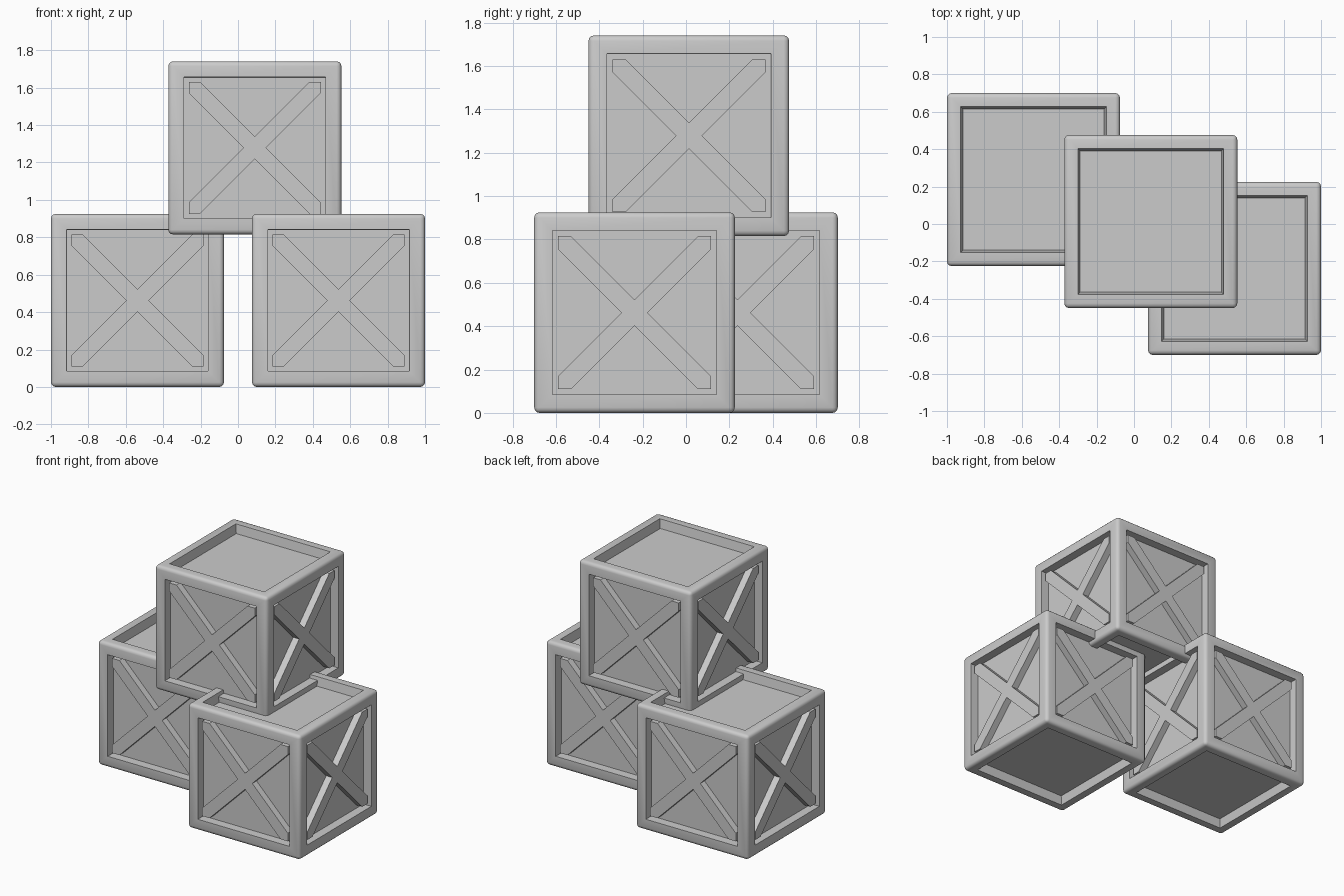
import bpy, bmesh, math
from mathutils import Matrix, Vector

if "Cube" in bpy.data.objects:
    bpy.data.objects.remove(bpy.data.objects["Cube"], do_unlink=True)

SIZE = 0.925       # crate edge length
ROUND = 0.025      # rounding of the outer edges
MARGIN = 0.11      # frame width on the sides
RECESS = 0.065     # panel depth
BRACE = 0.05       # brace thickness
ARM = 0.06         # brace half width, measured along an axis

grey = bpy.data.materials.new("plain grey")
grey.use_nodes = True
colour = (0.6, 0.6, 0.6, 1)
grey.diffuse_color = colour
grey.node_tree.nodes["Principled BSDF"].inputs["Base Color"].default_value = colour


def finish(name, bm, location):
    bmesh.ops.recalc_face_normals(bm, faces=bm.faces[:])
    mesh = bpy.data.meshes.new(name)
    bm.to_mesh(mesh)
    bm.free()
    mesh.materials.append(grey)
    obj = bpy.data.objects.new(name, mesh)
    obj.location = location
    bpy.context.collection.objects.link(obj)
    bpy.ops.object.select_all(action='DESELECT')
    obj.select_set(True)
    bpy.context.view_layer.objects.active = obj
    bpy.ops.object.shade_smooth_by_angle(angle=math.radians(35))


def crate_body(name, location):
    # Rounded box with a sunken panel on each of its six faces
    bm = bmesh.new()
    bmesh.ops.create_cube(bm, size=SIZE)
    bmesh.ops.bevel(bm, geom=bm.edges[:], offset=ROUND, segments=3,
                    profile=0.5, affect='EDGES')
    bm.normal_update()
    for face in [f for f in bm.faces if f.calc_area() > 0.5]:
        # Lid and base have sloping recess walls, the sides straight ones
        slope = 0.017 if abs(face.normal.z) > 0.9 else 0.001
        bmesh.ops.inset_individual(bm, faces=[face],
                                   thickness=MARGIN - slope - ROUND)
        bmesh.ops.inset_individual(bm, faces=[face], thickness=slope,
                                   depth=-RECESS)
    finish(name, bm, location)


def cross_braces(name, location):
    # One X-shaped plate per side, made from a single arm turned four times
    half = SIZE / 2 - MARGIN
    arm = [(ARM, 0), (half, half - ARM), (half, half), (half - ARM, half)]
    panel = SIZE / 2 - RECESS
    bm = bmesh.new()
    for side in range(4):
        turn = Matrix.Rotation(side * math.pi / 2, 4, 'Z')
        outline = []
        for quarter in range(4):
            spin = Matrix.Rotation(quarter * math.pi / 2, 4, 'Y')
            # Turning about Y runs from +z to +x, so the arm is given as (z, x)
            outline += [spin @ Vector((x, -panel, z)) for z, x in arm]
        face = bm.faces.new([bm.verts.new(turn @ p) for p in outline])
        grown = bmesh.ops.extrude_face_region(bm, geom=[face])["geom"]
        out = turn @ Vector((0, -BRACE, 0))
        bmesh.ops.translate(bm, vec=out, verts=[
            v for v in grown if isinstance(v, bmesh.types.BMVert)])
    finish(name, bm, location)


crates = {
    "right_crate": (-0.5375, 0.2375, SIZE / 2),
    "left_crate": (0.5375, -0.2375, SIZE / 2),
    "top_crate": (0.09, 0.013, 1.278),
}
for label, spot in crates.items():
    crate_body(label + "_body", spot)
    cross_braces(label + "_braces", spot)
